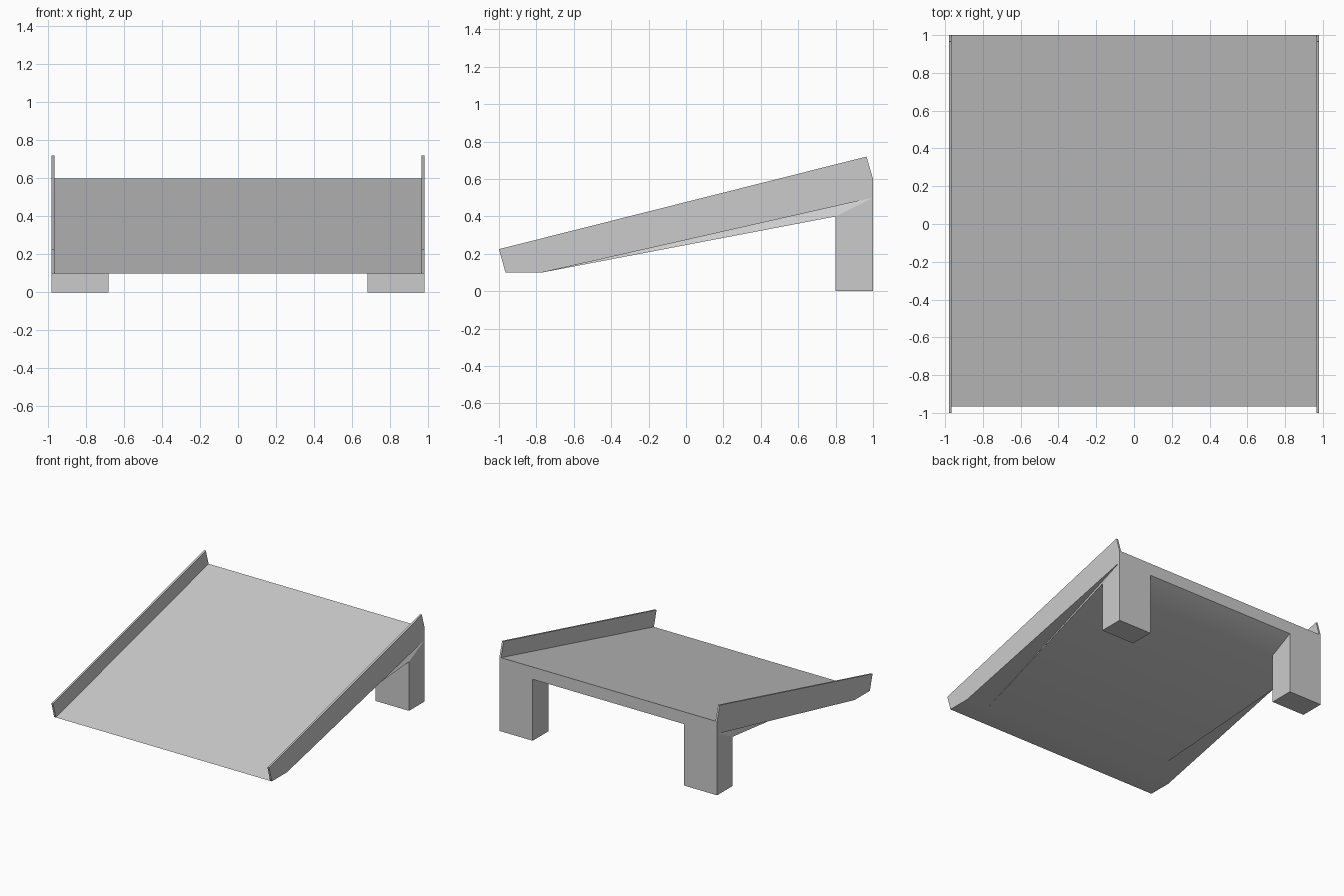
import bpy, bmesh, math

cube = bpy.data.objects.get("Cube")
if cube:
    bpy.data.objects.remove(cube, do_unlink=True)

grey = bpy.data.materials.new("light_grey")
grey.use_nodes = True
colour = (0.6, 0.6, 0.6, 1)
grey.diffuse_color = colour
grey.node_tree.nodes["Principled BSDF"].inputs["Base Color"].default_value = colour

HALF = 0.98   # half width of the ramp
RAIL = 0.015  # side rail thickness


def finish(name, bm):
    """Turn a bmesh into a named object with tidy normals."""
    bmesh.ops.recalc_face_normals(bm, faces=bm.faces)
    mesh = bpy.data.meshes.new(name)
    bm.to_mesh(mesh)
    bm.free()
    mesh.materials.append(grey)
    obj = bpy.data.objects.new(name, mesh)
    bpy.context.collection.objects.link(obj)
    return obj


def prism(name, profile, x0, x1):
    """Extrude a (y, z) profile from x0 to x1."""
    bm = bmesh.new()
    face = bm.faces.new([bm.verts.new((x0, y, z)) for y, z in profile])
    ext = bmesh.ops.extrude_face_region(bm, geom=[face])
    moved = [v for v in ext["geom"] if isinstance(v, bmesh.types.BMVert)]
    bmesh.ops.translate(bm, verts=moved, vec=(x1 - x0, 0, 0))
    return finish(name, bm)


# Sloping deck: wedge body whose underside tapers in towards the front
points = {
    "lip": (HALF, -0.965, 0.10),
    "top": (HALF, 1.0, 0.60),
    "back": (HALF, 1.0, 0.50),
    "under": (HALF, 0.8, 0.40),
    "inner": (0.78, -0.77, 0.10),
    "outer": (HALF, -0.77, 0.10),
}
bm = bmesh.new()
left = {k: bm.verts.new(p) for k, p in points.items()}
right = {k: bm.verts.new((-p[0], p[1], p[2])) for k, p in points.items()}
# Faces spanning the full width
for a, b in (("lip", "top"), ("top", "back"), ("back", "under"), ("under", "inner")):
    bm.faces.new((left[a], left[b], right[b], right[a]))
bm.faces.new((left["lip"], left["outer"], left["inner"],
              right["inner"], right["outer"], right["lip"]))
# Side faces and the tapered strips below them
for side in (left, right):
    for keys in (("lip", "outer", "back", "top"),
                 ("outer", "inner", "back"), ("inner", "under", "back")):
        bm.faces.new([side[k] for k in keys])
deck = finish("ramp_deck", bm)

# Side rails and rear legs, one of each per side
rail = [(-0.965, 0.10), (-1.0, 0.225), (0.965, 0.72), (1.0, 0.60)]
leg = [(0.8, 0), (1.0, 0), (1.0, 0.50), (0.8, 0.40)]
for label, s in (("left", 1), ("right", -1)):
    prism(label + "_rail", rail, s * (HALF - RAIL), s * HALF)
    prism(label + "_rear_leg", leg, s * 0.68, s * HALF)

# Soft shading across the shallow folds of the underside
bpy.ops.object.select_all(action="DESELECT")
deck.select_set(True)
bpy.context.view_layer.objects.active = deck
bpy.ops.object.shade_smooth_by_angle(angle=math.radians(30))
